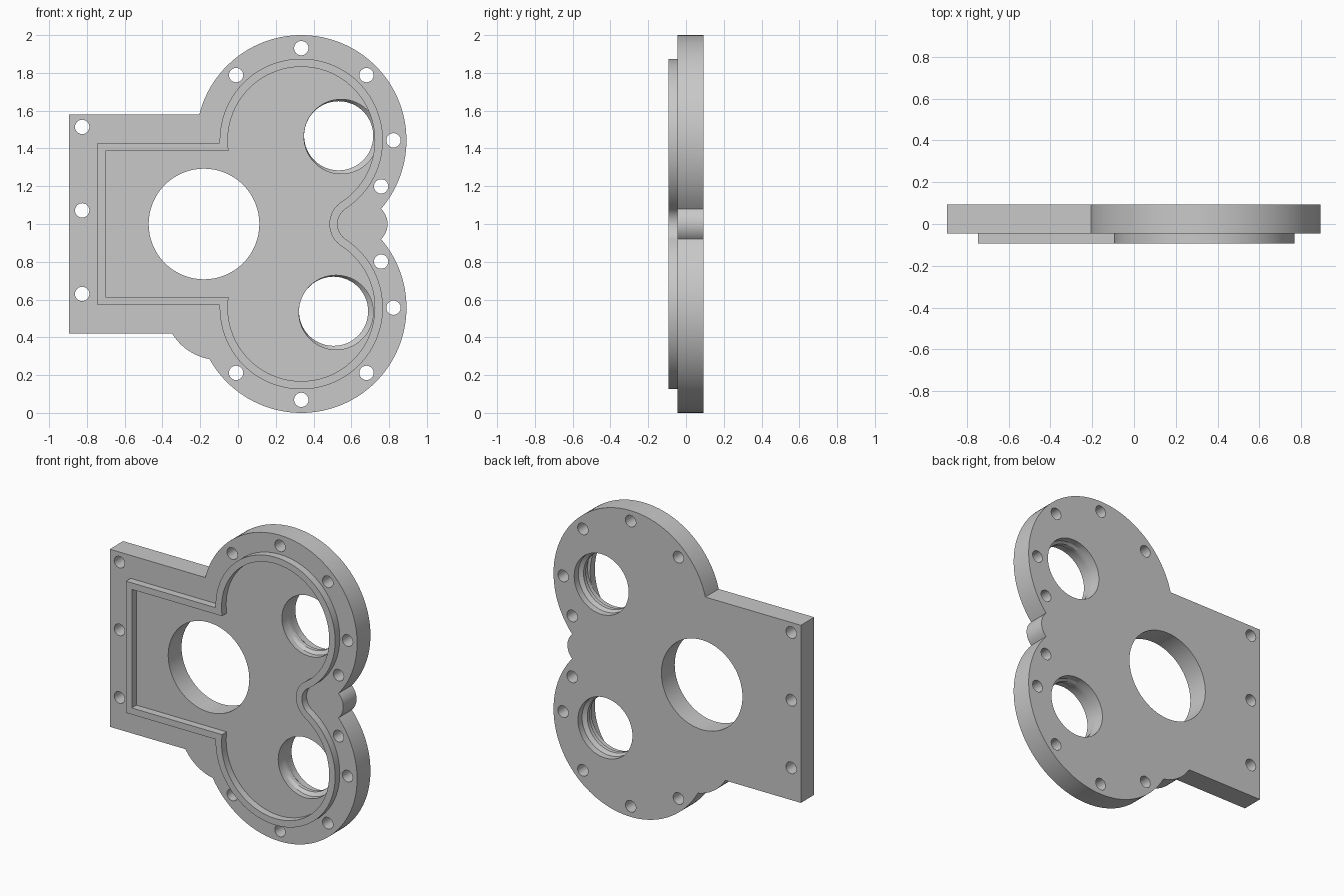
import bpy, bmesh
from math import sin, cos, asin, atan2, radians, degrees

cube = bpy.data.objects.get("Cube")
if cube:
    bpy.data.objects.remove(cube)

FRONT, FACE, BACK = -0.093, -0.045, 0.093
LOBE_X, LOBE_Z = 0.335, 0.443      # lobes sit this far above and below z = 1
LOW, HIGH = (LOBE_X, 1 - LOBE_Z), (LOBE_X, 1 + LOBE_Z)

grey = bpy.data.materials.new("light grey")
grey.use_nodes = True
grey.diffuse_color = (0.58, 0.58, 0.58, 1)
grey.node_tree.nodes["Principled BSDF"].inputs["Base Color"].default_value = grey.diffuse_color


def arc(center, r, a0, a1, n):
    """Points on an arc in the x-z plane, angles in degrees."""
    angles = [radians(a0 + (a1 - a0) * i / n) for i in range(n + 1)]
    return [(center[0] + r * cos(a), center[1] + r * sin(a)) for a in angles]


def ring(bm, points, y):
    return [bm.verts.new((x, y, z)) for x, z in points]


def bridge(bm, a, b):
    for i in range(len(a)):
        j = (i + 1) % len(a)
        bm.faces.new((a[i], a[j], b[j], b[i]))


def loft(bm, sections):
    """Closed solid through (outline, y) sections."""
    rings = [ring(bm, pts, y) for pts, y in sections]
    for a, b in zip(rings, rings[1:]):
        bridge(bm, a, b)
    bm.faces.new(rings[0])
    bm.faces.new(rings[-1])


def finish(bm, name):
    bmesh.ops.recalc_face_normals(bm, faces=bm.faces)
    mesh = bpy.data.meshes.new(name)
    bm.to_mesh(mesh)
    bm.free()
    mesh.materials.append(grey)
    obj = bpy.data.objects.new(name, mesh)
    bpy.context.collection.objects.link(obj)
    return obj


def select(obj):
    bpy.ops.object.select_all(action='DESELECT')
    obj.select_set(True)
    bpy.context.view_layer.objects.active = obj


# Plate outline: square end, lower boss, two lobes and a small ear between them
R = 0.557
ear_x, ear_r, ear_half = 0.683, 0.109, 0.08
lobe_end = degrees(asin((LOBE_Z - ear_half) / R))
ear_end = degrees(asin(ear_half / ear_r))
outline = [(-0.895, 1.58), (-0.895, 0.42)]
outline += arc((-0.1, 0.57), 0.29, -148.9, -100, 12)
outline += arc(LOW, R, -150.4, lobe_end, 64)
outline += arc((ear_x, 1), ear_r, -ear_end, ear_end, 12)[1:-1]
outline += arc(HIGH, R, -lobe_end, 165.8, 64)
bm = bmesh.new()
loft(bm, [(outline, FACE), (outline, BACK)])
plate = finish(bm, "cover_plate")

# Cutters: shaft bore, ports with an inner rib, and bolt holes
bm = bmesh.new()


def bore(x, z, r, n):
    pts = arc((x, z), r, 0, 360 - 360 / n, n - 1)
    loft(bm, [(pts, -0.1), (pts, 0.15)])


bore(-0.18, 1.0, 0.293, 72)
for x, z, dz in ((0.533, 1.467, -0.004), (0.506, 0.538, -0.006)):
    wide = arc((x + 0.013, z + dz), 0.197, 0, 354, 59)
    tight = arc((x, z), 0.183, 0, 354, 59)
    loft(bm, [(wide, -0.06), (wide, -0.01), (tight, 0.01),
              (tight, 0.035), (wide, 0.05), (wide, 0.12)])
bolts = [(-0.825, 1 + s * 0.442 + 0.072) for s in (-1, 0, 1)]
for side in (-1, 1):
    for a in (-30, 0, 45, 90, 135):
        bolts.append((LOBE_X + 0.488 * cos(radians(a)),
                      1 + side * (LOBE_Z + 0.488 * sin(radians(a)))))
for x, z in bolts:
    bore(x, z, 0.038, 24)
cutter = finish(bm, "hole_cutter")
cutter.hide_render = True

cut = plate.modifiers.new("holes", 'BOOLEAN')
cut.operation = 'DIFFERENCE'
cut.solver = 'EXACT'
cut.object = cutter
select(plate)
bpy.ops.object.modifier_apply(modifier=cut.name)
bpy.data.objects.remove(cutter)


# Raised sealing rim, following the lobes with a rounded neck
def rim_outline(left, half, r, neck_r):
    neck = (0.624, 1)
    lean = degrees(atan2(LOBE_Z, neck[0] - LOBE_X))
    start = 180 - degrees(asin((LOBE_Z - half) / r))
    pts = [(left, 1 + half), (left, 1 - half)]
    pts += arc(LOW, r, start, 360 + lean, 56)
    pts += arc(neck, neck_r, 180 + lean, 180 - lean, 20)[1:-1]
    pts += arc(HIGH, r, -lean, 360 - start, 56)
    return pts


outer = rim_outline(-0.745, 0.43, 0.432, 0.097)
inner = rim_outline(-0.702, 0.387, 0.389, 0.14)
bm = bmesh.new()
loops = [ring(bm, pts, y) for pts, y in
         ((outer, FRONT), (outer, FACE), (inner, FACE), (inner, FRONT))]
for i in range(4):
    bridge(bm, loops[i], loops[(i + 1) % 4])
rim = finish(bm, "sealing_rim")

for obj in (plate, rim):
    select(obj)
    bpy.ops.object.shade_smooth_by_angle(angle=radians(20))
